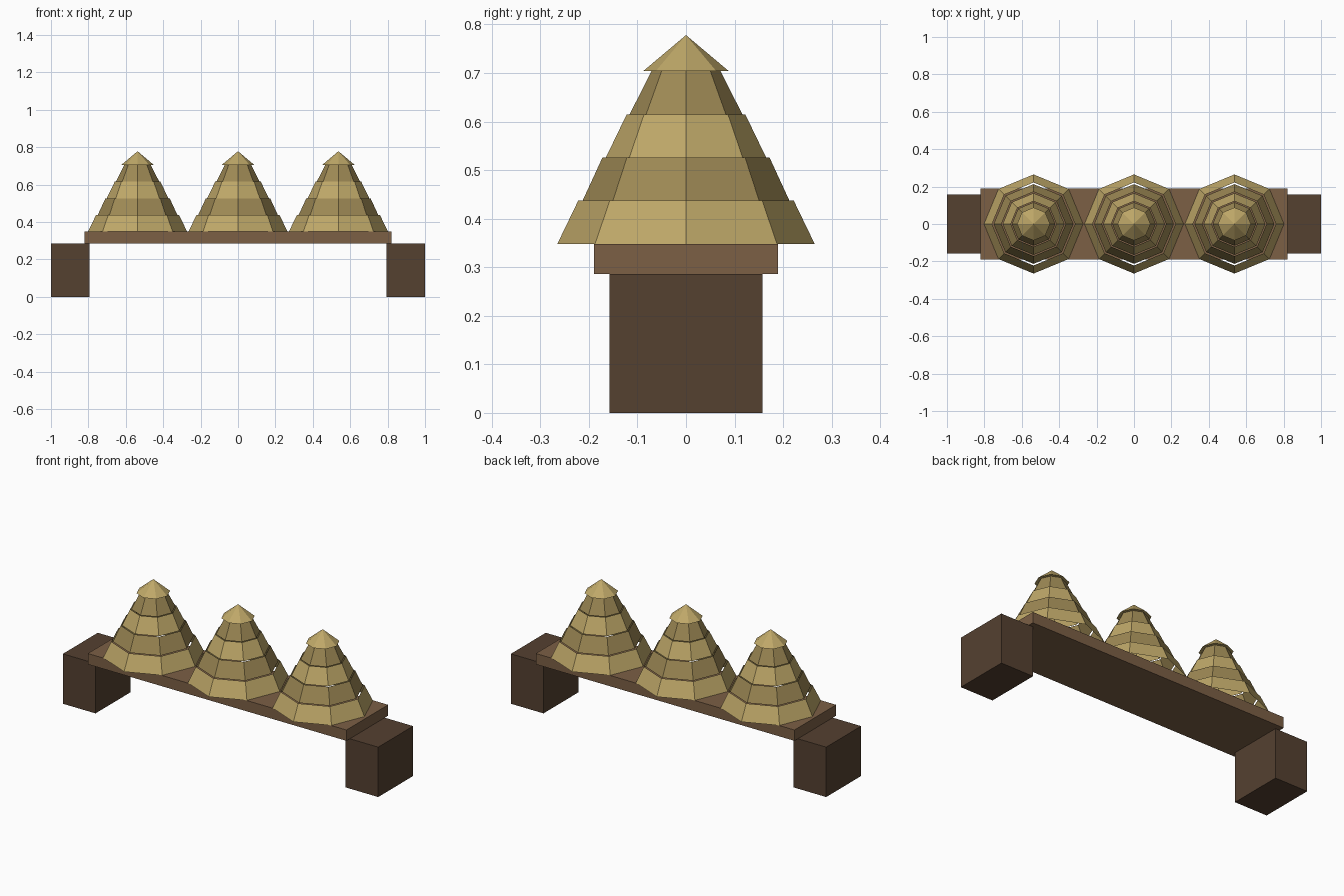
import bpy, bmesh
from math import cos, sin, pi

if "Cube" in bpy.data.objects:
    bpy.data.objects.remove(bpy.data.objects["Cube"])


def material(name, rgb):
    m = bpy.data.materials.new(name)
    m.diffuse_color = (*rgb, 1)
    m.use_nodes = True
    m.node_tree.nodes["Principled BSDF"].inputs["Base Color"].default_value = m.diffuse_color
    return m


DARK = material("dark_wood", (0.09, 0.052, 0.03))
WOOD = material("wood", (0.20, 0.115, 0.06))
LIGHT_STRAW = material("light_straw", (0.52, 0.39, 0.14))
DARK_STRAW = material("dark_straw", (0.34, 0.25, 0.09))


def finish(bm, name, mat):
    bmesh.ops.recalc_face_normals(bm, faces=bm.faces)
    mesh = bpy.data.meshes.new(name)
    bm.to_mesh(mesh)
    bm.free()
    mesh.materials.append(mat)
    ob = bpy.data.objects.new(name, mesh)
    bpy.context.collection.objects.link(ob)
    return ob


def box(name, lo, hi, mat):
    bm = bmesh.new()
    bmesh.ops.create_cube(bm, size=1)
    for v in bm.verts:
        v.co = [(a + b) / 2 + c * (b - a) for a, b, c in zip(lo, hi, v.co)]
    return finish(bm, name, mat)


def ring(bm, x, r, z, n=8):
    return [bm.verts.new((x + r * cos(2 * pi * i / n), r * sin(2 * pi * i / n), z))
            for i in range(n)]


def tier(name, x, r0, r1, z0, z1, mat):
    # open eight-sided band
    bm = bmesh.new()
    a, b = ring(bm, x, r0, z0), ring(bm, x, r1, z1)
    for i in range(8):
        j = (i + 1) % 8
        bm.faces.new((a[i], a[j], b[j], b[i]))
    return finish(bm, name, mat)


def cap(name, x, r, z0, z1, mat):
    # closed eight-sided point
    bm = bmesh.new()
    a = ring(bm, x, r, z0)
    tip = bm.verts.new((x, 0, z1))
    for i in range(8):
        bm.faces.new((a[i], a[(i + 1) % 8], tip))
    bm.faces.new(a[::-1])
    return finish(bm, name, mat)


# end blocks and plank
box("left_block", (-1, -0.158, 0), (-0.793, 0.158, 0.286), DARK)
box("right_block", (0.793, -0.158, 0), (1, 0.158, 0.286), DARK)
box("plank", (-0.82, -0.189, 0.286), (0.82, 0.189, 0.348), WOOD)

# three stacked straw cones
TIERS = [(0.265, 0.222), (0.213, 0.172), (0.165, 0.122), (0.116, 0.071)]
STEP = 0.089
for side, x in (("left", -0.537), ("middle", 0), ("right", 0.537)):
    for k, (r0, r1) in enumerate(TIERS):
        z = 0.348 + k * STEP
        tier(f"{side}_cone_tier_{k + 1}", x, r0, r1, z, z + STEP,
             DARK_STRAW if k % 2 else LIGHT_STRAW)
    cap(f"{side}_cone_cap", x, 0.088, 0.704, 0.778, LIGHT_STRAW)
